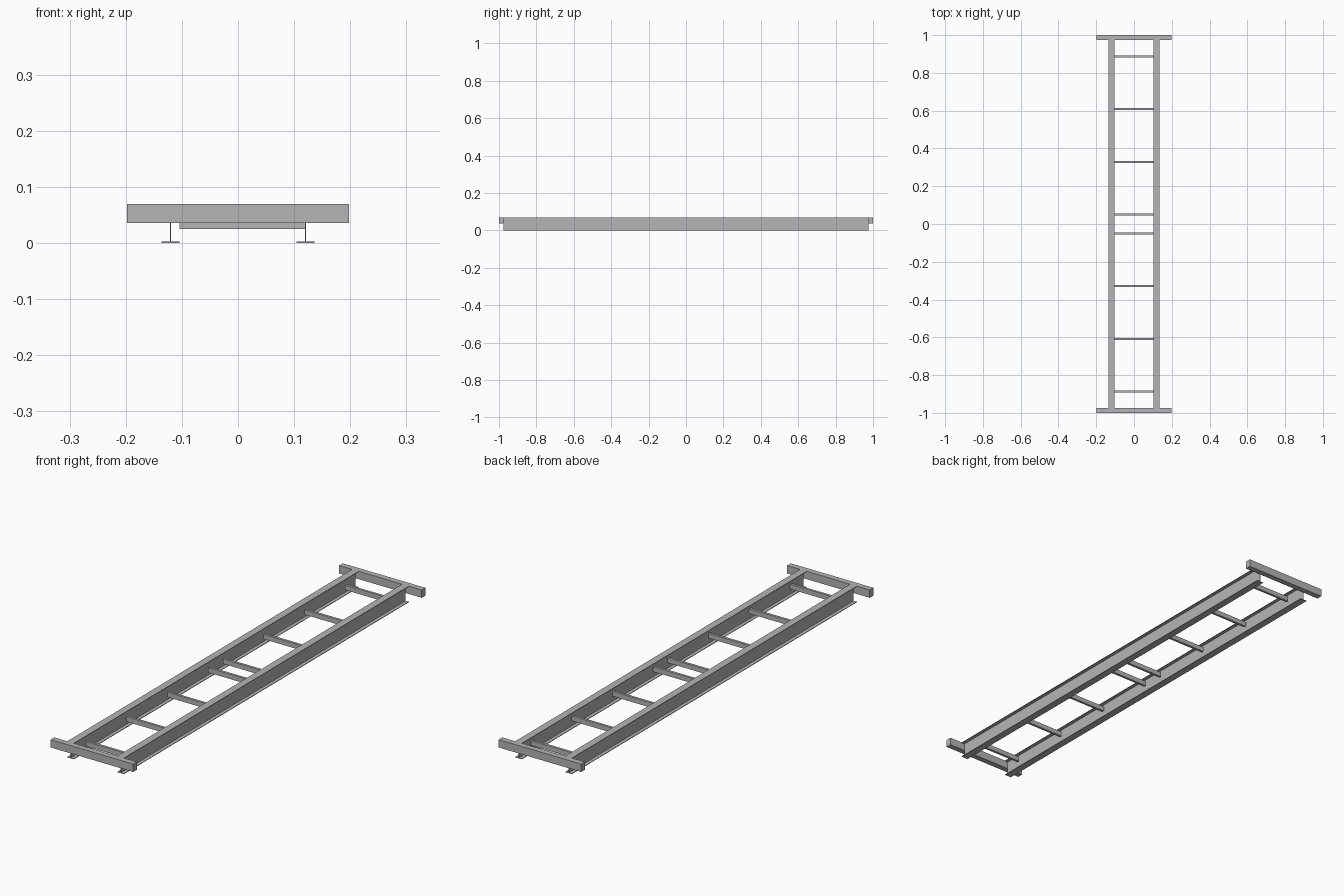
import bpy
import bmesh

cube = bpy.data.objects.get("Cube")
if cube:
    bpy.data.objects.remove(cube, do_unlink=True)

# One plain steel colour
steel = bpy.data.materials.new("steel_grey")
steel.use_nodes = True
colour = (0.46, 0.46, 0.46, 1)
steel.diffuse_color = colour
steel.node_tree.nodes["Principled BSDF"].inputs["Base Color"].default_value = colour


def finish(name, bm):
    bmesh.ops.recalc_face_normals(bm, faces=bm.faces)
    mesh = bpy.data.meshes.new(name)
    bm.to_mesh(mesh)
    bm.free()
    mesh.materials.append(steel)
    obj = bpy.data.objects.new(name, mesh)
    bpy.context.collection.objects.link(obj)
    return obj


def extrude_profile(name, points, y0, y1):
    """Sweep an x-z outline along y."""
    bm = bmesh.new()
    face = bm.faces.new([bm.verts.new((x, y0, z)) for x, z in points])
    swept = bmesh.ops.extrude_face_region(bm, geom=[face])
    verts = [v for v in swept["geom"] if isinstance(v, bmesh.types.BMVert)]
    bmesh.ops.translate(bm, verts=verts, vec=(0, y1 - y0, 0))
    return finish(name, bm)


def bar(name, x0, x1, y, width, z0, z1):
    """Rectangular bar lying across the frame."""
    outline = [(x0, z0), (x1, z0), (x1, z1), (x0, z1)]
    return extrude_profile(name, outline, y - width / 2, y + width / 2)


HEIGHT = 0.07
FLANGE_HALF = 0.016
FLANGE = 0.0025
WEB_HALF = 0.001
RAIL_X = 0.12
END_DEPTH = 0.025
RAIL_END = 1 - END_DEPTH

# I-section outline: right half, then its mirror
half = [(FLANGE_HALF, 0), (FLANGE_HALF, FLANGE), (WEB_HALF, FLANGE),
        (WEB_HALF, HEIGHT - FLANGE), (FLANGE_HALF, HEIGHT - FLANGE),
        (FLANGE_HALF, HEIGHT)]
section = half + [(-x, z) for x, z in reversed(half)]

# Long rails
for side, label in ((1, "left"), (-1, "right")):
    rail = extrude_profile(label + "_rail", section, -RAIL_END, RAIL_END)
    rail.location.x = side * RAIL_X

# End beams and rungs, mirrored front to back
for side, label in ((-1, "front"), (1, "back")):
    bar(label + "_end_beam", -0.198, 0.198, side * (1 - END_DEPTH / 2),
        END_DEPTH, 0.036, HEIGHT)
    for i in range(4):
        bar(f"{label}_rung_{i + 1}", -0.104, RAIL_X,
            side * (0.05 + 0.279 * i), 0.011, 0.025, 0.046)
